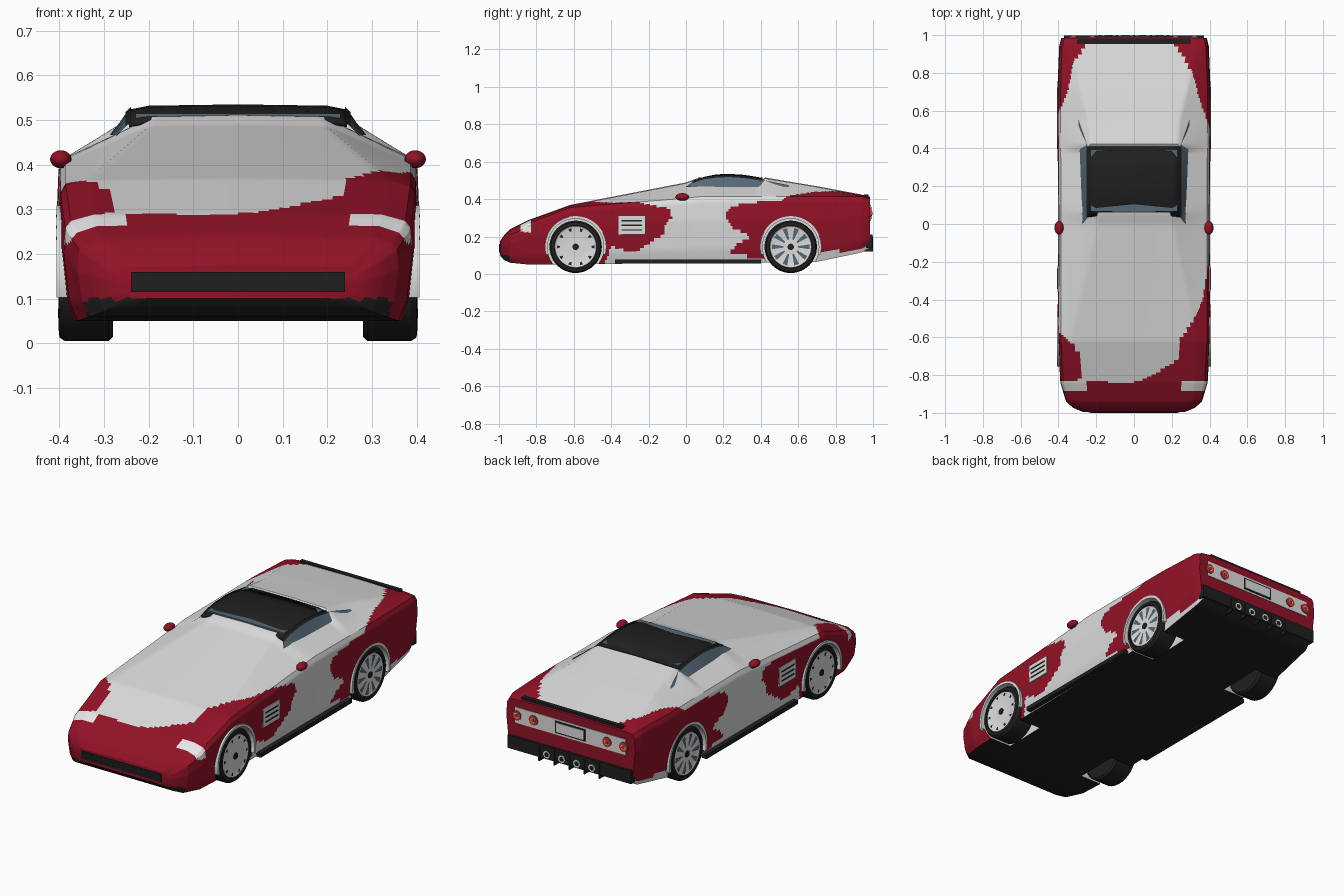
import bpy, bmesh, math
from mathutils import Matrix, Vector

default_cube = bpy.data.objects.get("Cube")
if default_cube:
    bpy.data.objects.remove(default_cube, do_unlink=True)


def material(name, red, green, blue):
    mat = bpy.data.materials.new(name)
    mat.use_nodes = True
    mat.diffuse_color = (red, green, blue, 1)
    mat.node_tree.nodes["Principled BSDF"].inputs["Base Color"].default_value = (red, green, blue, 1)
    return mat


WHITE = material("white paint", .72, .72, .72)
RED = material("crimson paint", .29, .006, .02)
BLACK = material("black trim", .014, .014, .014)
GLASS = material("blue grey glass", .09, .14, .18)
LAMP = material("lamp red", .6, .03, .025)
CLEAR = material("headlamp white", .9, .9, .9)


def finish(name, bm, *mats, smooth=True):
    """Turn a bmesh into a linked, shaded object."""
    bmesh.ops.recalc_face_normals(bm, faces=bm.faces)
    mesh = bpy.data.meshes.new(name)
    bm.to_mesh(mesh)
    bm.free()
    for mat in mats:
        mesh.materials.append(mat)
    obj = bpy.data.objects.new(name, mesh)
    bpy.context.collection.objects.link(obj)
    if smooth:
        shade(obj)
    return obj


def shade(obj):
    bpy.ops.object.select_all(action='DESELECT')
    obj.select_set(True)
    bpy.context.view_layer.objects.active = obj
    bpy.ops.object.shade_smooth_by_angle(angle=math.radians(30))


def box(name, center, size, mat):
    bm = bmesh.new()
    bmesh.ops.create_cube(bm, size=1, matrix=Matrix.Translation(center) @ Matrix.Diagonal((*size, 1)))
    return finish(name, bm, mat, smooth=False)


def cylinder(name, center, radius, length, axis, mat):
    bm = bmesh.new()
    turn = Matrix.Rotation(math.pi / 2, 4, 'Y' if axis == 'X' else 'X')
    bmesh.ops.create_cone(bm, cap_ends=True, segments=40, radius1=radius, radius2=radius,
                          depth=length, matrix=Matrix.Translation(center) @ turn)
    return finish(name, bm, mat)


def strip(bm, rows, closed=False):
    """Bridge rows of points into quads; closed joins the last row to the first."""
    grid = [[bm.verts.new(p) for p in row] for row in rows]
    pairs = list(zip(grid, grid[1:])) + ([(grid[-1], grid[0])] if closed else [])
    for a, b in pairs:
        for i in range(len(a) - 1):
            bm.faces.new((a[i], a[i + 1], b[i + 1], b[i]))
    return grid


def lathe(name, center, profile, mat, start=0, sweep=360, steps=48):
    """Sweep (x, radius) points round an axle."""
    bm = bmesh.new()
    count = steps if sweep == 360 else steps + 1
    rows = []
    for k in range(count):
        a = math.radians(start + sweep * k / steps)
        rows.append([Vector(center) + Vector((x, r * math.cos(a), r * math.sin(a))) for x, r in profile])
    strip(bm, rows, closed=sweep == 360)
    return finish(name, bm, mat)


def inside(point, poly):
    u, v = point
    hit = False
    for (a, b), (c, d) in zip(poly, poly[1:] + poly[:1]):
        if (b > v) != (d > v) and u < (c - a) * (v - b) / (d - b) + a:
            hit = not hit
    return hit


# Body stations: y, half width, belt height, upper half width, top height, floor height
STATIONS = [
    (-.995, .27, .155, .25, .17, .10), (-.975, .32, .19, .28, .20, .075),
    (-.94, .36, .22, .31, .235, .06), (-.84, .39, .27, .32, .285, .05),
    (-.62, .402, .355, .34, .365, .05), (0, .402, .405, .2, .485, .06),
    (.06, .402, .412, .19, .508, .06), (.1, .402, .415, .27, .47, .06),
    (.38, .404, .415, .27, .47, .06), (.42, .404, .415, .23, .512, .06),
    (.55, .406, .415, .24, .49, .06), (.7, .406, .415, .28, .465, .065),
    (.94, .396, .413, .33, .42, .115), (.985, .385, .402, .33, .408, .14)]
SPLITS = (6, 3, 9, 7, 3, 12, 14)
BELT_SEGMENT = 4


def station_at(y):
    for a, b in zip(STATIONS, STATIONS[1:]):
        if y <= b[0] + 1e-6:
            f = (y - a[0]) / (b[0] - a[0])
            return [p + (q - p) * f for p, q in zip(a, b)]


def half_section(y):
    _, w, belt, t, top, low = station_at(y)
    h = belt - low
    pts = [(0, low), (w - .03, low), (w - .012, low + h * .2), (w, low + h * .65),
           (w - .004, low + h * .93), (w - .016, belt), (t, top), (0, top + .004)]
    out = []
    for (a, b), (c, d), n in zip(pts, pts[1:], SPLITS):
        out += [(a + (c - a) * i / n, b + (d - b) * i / n) for i in range(n)]
    return out + [pts[-1]]


# Paint regions: white seen from above (x, y), red seen from the side (y, z)
WHITE_TOP = [(-.4, -.57), (-.31, -.65), (-.27, -.76), (-.29, -.83), (0, -.84), (.1, -.8),
             (.23, -.72), (.24, -.62), (.33, -.48), (.365, -.4), (.41, -.1), (.41, .48), (.35, .65),
             (.31, .8), (.22, .95), (-.25, .95), (-.32, .86), (-.35, .7), (-.41, .57)]
RED_FRONT = [(-1, 0), (-.45, 0), (-.4, .15), (-.28, .11), (-.22, .15), (-.12, .21), (-.12, .25),
             (-.075, .3), (-.09, .35), (-.2, .37), (-.4, .375), (-.6, .4), (-1, .4)]
RED_REAR = [(1, .15), (.9, .13), (.7, .11), (.4, .085), (.23, .11), (.27, .16), (.35, .2),
            (.24, .25), (.21, .32), (.25, .365), (.4, .385), (.6, .43), (1, .43)]


def paint(c, segment):
    if segment < SPLITS[0] or (c.y < -.85 and c.z < .1 and abs(c.x) < .34):
        return 2
    if -.89 < c.y < -.825 and .25 < abs(c.x) and c.z > .225:
        return 3
    if segment >= sum(SPLITS[:BELT_SEGMENT]):
        return 0 if inside((c.x, c.y), WHITE_TOP) else 1
    return 1 if inside((c.y, c.z), RED_FRONT) or inside((c.y, c.z), RED_REAR) else 0


# Body shell
bm = bmesh.new()
first, last = STATIONS[0][0], STATIONS[-1][0]
slices = 180
rows = []
for k in range(slices + 1):
    y = first + (last - first) * k / slices
    half = half_section(y)
    ring = half + [(-x, z) for x, z in half[-2:0:-1]]
    rows.append([bm.verts.new((x, y, z)) for x, z in ring])
size = len(rows[0])
for a, b in zip(rows, rows[1:]):
    for i in range(size):
        j = (i + 1) % size
        face = bm.faces.new((a[i], a[j], b[j], b[i]))
        face.material_index = paint(face.calc_center_median(), min(i, size - 1 - i))
for end in (rows[0], rows[-1]):
    bm.faces.new(end).material_index = 1
body = finish("body", bm, WHITE, RED, BLACK, CLEAR, smooth=False)

# Wheels, arches and wheel wells
AXLE_Z = .145
for end, wheel_y in (("front", -.59), ("rear", .56)):
    for side, s in (("left", 1), ("right", -1)):
        label = f"{end}_{side}"
        well = cylinder(label + "_well_cutter", (s * .36, wheel_y, AXLE_Z), .152, .24, 'X', WHITE)
        well.hide_render = True
        cut = body.modifiers.new("well", 'BOOLEAN')
        cut.operation, cut.solver, cut.object = 'DIFFERENCE', 'EXACT', well
        cut.material_mode = 'TRANSFER'
        bpy.context.view_layer.objects.active = body
        bpy.ops.object.modifier_apply(modifier=cut.name)
        bpy.data.objects.remove(well, do_unlink=True)

        hub = (0, wheel_y, AXLE_Z)
        lathe(label + "_arch_trim", hub,
              [(s * .37, .15), (s * .407, .15), (s * .407, .164), (s * .37, .164)], WHITE, -15, 210)
        lathe(label + "_tire", hub,
              [(s * x, r) for x, r in ((.28, .001), (.28, .13), (.29, .14), (.388, .14),
                                       (.4, .132), (.402, .114), (.392, .112))], BLACK)
        lathe(label + "_rim", hub,
              [(s * x, r) for x, r in ((.39, .113), (.399, .11), (.395, .1), (.398, .03), (.398, .001))],
              WHITE)
        cylinder(label + "_hub_cap", (s * .398, wheel_y, AXLE_Z), .017, .008, 'X', BLACK)
        # Dark slots between the spokes
        bm = bmesh.new()
        inner, spread = (.085, .009) if end == "front" else (.04, .013)
        for k in range(10):
            turn = Matrix.Translation(hub) @ Matrix.Rotation(math.tau * k / 10, 4, 'X')
            pts = ((inner, -.004), (.101, -spread), (.101, spread), (inner, .004))
            bm.faces.new([bm.verts.new(turn @ Vector((s * .4, r, w))) for r, w in pts])
        finish(label + "_rim_slots", bm, BLACK if end == "front" else GLASS, smooth=False)
shade(body)

# Cabin: glass core, curved roof panel and lens shaped side windows
box("cabin_glass", (0, .23, .487), (.46, .33, .056), GLASS)
ROOF = [(.035, .503), (.09, .522), (.16, .532), (.23, .535), (.31, .53), (.41, .514)]
bm = bmesh.new()
strip(bm, [[(x, y + .035 * (1 - abs(x) / .245) * (1 if y < .1 else 0), z - drop)
            for x, drop in ((-.245, .012), (-.2, .003), (0, 0), (.2, .003), (.245, .012))] for y, z in ROOF])
roof = finish("roof_panel", bm, BLACK)
solid = roof.modifiers.new("thickness", 'SOLIDIFY')
solid.thickness = .008
WINDOW_TOP = [(0, .272, .464)] + [(y, .245, z - .011) for y, z in ROOF] + [(.55, .292, .474)]
for side, s in (("left", 1), ("right", -1)):
    bm = bmesh.new()
    strip(bm, [[(s * x, y, z), (s * (.272 + .04 * y), y, .466)] for y, x, z in WINDOW_TOP])
    finish(side + "_window", bm, GLASS)
    # Window frame along the roof edge
    bm = bmesh.new()
    strip(bm, [[(s * .24, y, z - .006), (s * .252, y, z - .017)] for y, z in ROOF])
    finish(side + "_roof_edge", bm, BLACK)

    # Mirrors
    bm = bmesh.new()
    place = Matrix.Translation((s * .397, -.02, .412)) @ Matrix.Diagonal((.024, .036, .02, 1))
    bmesh.ops.create_uvsphere(bm, u_segments=20, v_segments=12, radius=1, matrix=place)
    finish(side + "_mirror", bm, RED)
    box(side + "_mirror_stalk", (s * .385, -.015, .398), (.03, .03, .012), BLACK)

    # Fender vents and sill
    box(side + "_vent_plate", (s * .401, -.29, .26), (.009, .14, .1), WHITE)
    for k in range(3):
        box(f"{side}_vent_slot_{k}", (s * .403, -.29, .235 + .025 * k), (.009, .11, .007), BLACK)
    box(side + "_sill", (s * .39, .01, .067), (.026, .78, .022), BLACK)

    # Tail lamps with a pale centre ring
    for spot, x in (("inner", .22), ("outer", .32)):
        for part, radius, y, mat in (("lens", .026, .989, LAMP), ("ring", .014, .991, WHITE),
                                     ("core", .01, .993, LAMP)):
            cylinder(f"{side}_{spot}_lamp_{part}", (s * x, y, .325), radius, .008, 'Y', mat)

# Nose grille
box("grille", (0, -.985, .137), (.48, .028, .044), BLACK)
for k in range(2):
    box(f"grille_bar_{k}", (0, -.998, .128 + .018 * k), (.46, .004, .004), BLACK)

# Tail: spoiler lip, lamp panel, plate, bumper and exhausts
box("spoiler_lip", (0, .964, .418), (.6, .024, .014), BLACK)
box("lamp_panel", (0, .985, .325), (.66, .006, .085), WHITE)
box("plate_frame", (0, .988, .325), (.18, .006, .065), BLACK)
box("plate", (0, .99, .325), (.165, .006, .05), WHITE)
box("rear_bumper", (0, .98, .175), (.74, .035, .07), BLACK)
for k in range(4):
    x = -.135 + .09 * k
    cylinder(f"exhaust_{k}", (x, .98, .165), .02, .04, 'Y', WHITE)
    cylinder(f"exhaust_bore_{k}", (x, .9985, .165), .012, .005, 'Y', BLACK)
for k in range(5):
    box(f"diffuser_fin_{k}", (-.18 + .09 * k, .975, .16), (.008, .05, .08), BLACK)
